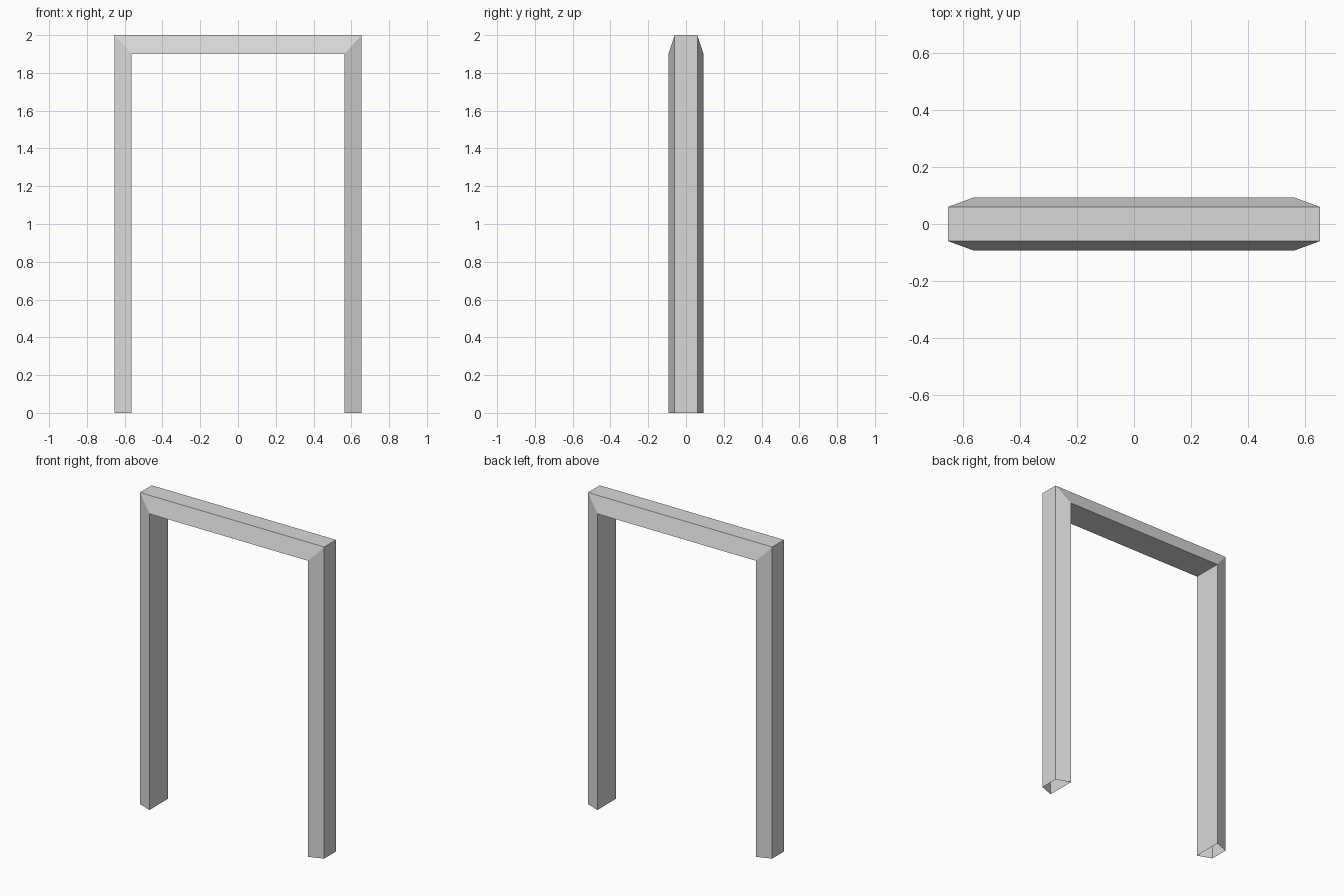
import bpy
import bmesh

cube = bpy.data.objects.get("Cube")
if cube:
    bpy.data.objects.remove(cube, do_unlink=True)

# Overall sizes of the frame
OUTER_X, INNER_X = 0.654, 0.563
OUTER_Z, INNER_Z = 2.0, 1.9
OUTER_Y, INNER_Y = 0.06, 0.0935

# One grey paint
grey = bpy.data.materials.new("light_grey")
grey.use_nodes = True
colour = (0.69, 0.69, 0.69, 1)
grey.diffuse_color = colour
bsdf = grey.node_tree.nodes["Principled BSDF"]
bsdf.inputs["Base Color"].default_value = colour
bsdf.inputs["Roughness"].default_value = 0.8


def section(bm, side, outer_z, inner_z):
    """Tapered cross-section, wider on the opening side."""
    points = [(OUTER_X, -OUTER_Y, outer_z), (OUTER_X, OUTER_Y, outer_z),
              (INNER_X, INNER_Y, inner_z), (INNER_X, -INNER_Y, inner_z)]
    return [bm.verts.new((side * x, y, z)) for x, y, z in points]


# Sweep the section up one leg, across the mitred lintel and down the other
bm = bmesh.new()
rings = [section(bm, -1, 0, 0), section(bm, -1, OUTER_Z, INNER_Z),
         section(bm, 1, OUTER_Z, INNER_Z), section(bm, 1, 0, 0)]
for a, b in zip(rings, rings[1:]):
    for i in range(4):
        j = (i + 1) % 4
        bm.faces.new((a[i], a[j], b[j], b[i]))

# Feet stay open; turn all faces outwards (the top one must point up)
bmesh.ops.recalc_face_normals(bm, faces=bm.faces)
bm.normal_update()
top = max(bm.faces, key=lambda f: f.calc_center_median().z)
if top.normal.z < 0:
    bmesh.ops.reverse_faces(bm, faces=bm.faces)

mesh = bpy.data.meshes.new("door_frame")
bm.to_mesh(mesh)
bm.free()
mesh.materials.append(grey)
frame = bpy.data.objects.new("door_frame", mesh)
bpy.context.collection.objects.link(frame)
